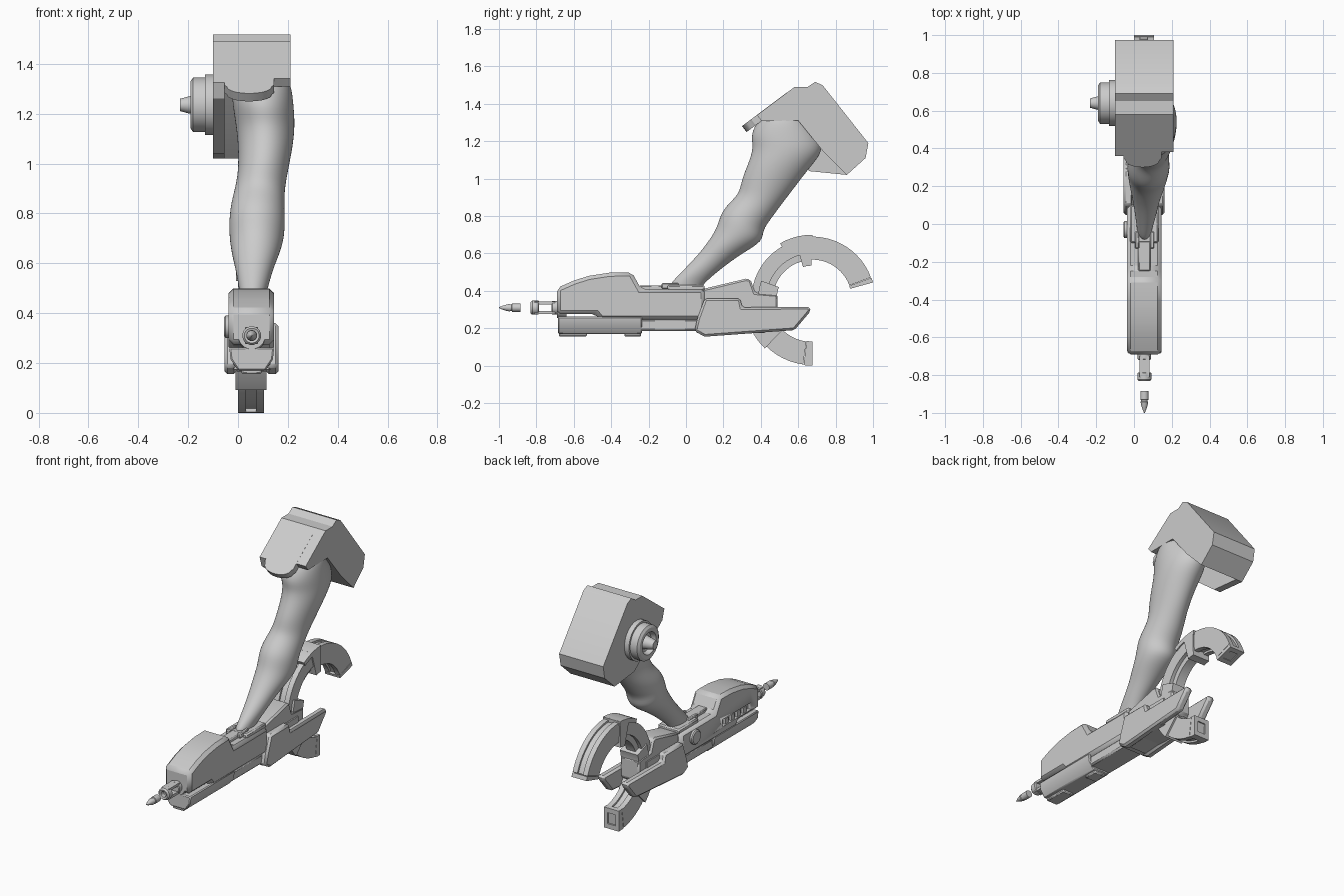
import bpy, bmesh, math
from mathutils import Vector

CX, CZ = 0.055, 0.31          # gun centre line
RY, RZ = 0.675, 0.355         # tail ring centre


def finish(name, bm, bevel=0, angle=30):
    bmesh.ops.recalc_face_normals(bm, faces=bm.faces[:])
    me = bpy.data.meshes.new(name)
    bm.to_mesh(me)
    bm.free()
    ob = bpy.data.objects.new(name, me)
    bpy.context.collection.objects.link(ob)
    bpy.ops.object.select_all(action='DESELECT')
    ob.select_set(True)
    bpy.context.view_layer.objects.active = ob
    bpy.ops.object.shade_smooth_by_angle(angle=math.radians(angle))
    if bevel:
        m = ob.modifiers.new("chamfer", 'BEVEL')
        m.width, m.segments, m.limit_method = bevel, 1, 'ANGLE'
        m.angle_limit = math.radians(40)
    return ob


def extrude(name, pts, offset, bevel=0):
    bm = bmesh.new()
    face = bm.faces.new([bm.verts.new(p) for p in pts])
    geo = bmesh.ops.extrude_face_region(bm, geom=[face], use_keep_orig=True)
    new = [v for v in geo['geom'] if isinstance(v, bmesh.types.BMVert)]
    bmesh.ops.translate(bm, verts=new, vec=offset)
    return finish(name, bm, bevel)


def prism(name, yz, x0, x1, bevel=0):
    return extrude(name, [(x0, y, z) for y, z in yz], (x1 - x0, 0, 0), bevel)


def box(name, x0, x1, y0, y1, z0, z1, bevel=0):
    return prism(name, [(y0, z0), (y1, z0), (y1, z1), (y0, z1)], x0, x1, bevel)


def sector(name, a0, a1, r0, r1, x0, x1, bevel=0):
    n = max(2, int(abs(a1 - a0) / 6))
    angs = [math.radians(a0 + (a1 - a0) * i / n) for i in range(n + 1)]
    pts = [(RY + r1 * math.cos(a), RZ + r1 * math.sin(a)) for a in angs]
    pts += [(RY + r0 * math.cos(a), RZ + r0 * math.sin(a)) for a in reversed(angs)]
    return prism(name, pts, x0, x1, bevel)


def loft(name, rings):
    bm = bmesh.new()
    vs = [[bm.verts.new(p) for p in r] for r in rings]
    n = len(vs[0])
    for a, b in zip(vs, vs[1:]):
        for i in range(n):
            bm.faces.new((a[i], a[(i + 1) % n], b[(i + 1) % n], b[i]))
    bm.faces.new(vs[0])
    bm.faces.new(vs[-1])
    return bm


def lathe(name, profile, axis, center, n=32):
    rings = []
    for r, t in profile:
        ring = []
        for i in range(n):
            a = 2 * math.pi * (i + 0.5) / n
            c, s = r * math.cos(a), r * math.sin(a)
            ring.append(Vector(center) + Vector((t, c, s) if axis == 'X' else (c, t, s)))
        rings.append(ring)
    return finish(name, loft(name, rings))


# Shoulder housing: solid shell, full left plate, sloped front flap
top = [(0.58, 1.49), (0.65, 1.49), (0.69, 1.517), (0.73, 1.50),
       (0.975, 1.19), (0.96, 1.11), (0.86, 1.02)]
prism("shoulder_housing", [(0.404, 1.308), (0.38, 1.34)] + top + [(0.73, 1.15), (0.60, 1.31)], -0.055, 0.21)
prism("shoulder_side_plate", [(0.36, 1.325)] + top + [(0.66, 1.04), (0.38, 1.26)], -0.10, -0.055)
flap = [(-0.055, 0.30), (-0.055, 0.06)]
flap += [(0.045 - 0.09 * math.cos(math.pi * i / 10), 0.045 - 0.045 * math.sin(math.pi * i / 10)) for i in range(11)]
flap += [(0.145, 0.06), (0.145, 0.30)]
extrude("shoulder_flap", [(x, 0.30 + 0.8 * s, 1.281 + 0.6 * s) for x, s in flap], (0, 0.024, -0.032))

# Shoulder knob on the left
lathe("shoulder_knob", [(0.122, -0.09), (0.122, -0.132), (0.11, -0.132), (0.11, -0.18), (0.095, -0.19),
                        (0.07, -0.19), (0.06, -0.16), (0.042, -0.16), (0.036, -0.187), (0.035, -0.195),
                        (0.025, -0.232)], 'X', (0, 0.64, 1.235))

# Arm: front and rear outline points, then left and right x of every section
arm = [(-0.10, 0.41, 0.06, 0.39, 0.015, 0.095), (-0.075, 0.45, 0.09, 0.43, 0.012, 0.10),
       (-0.02, 0.505, 0.135, 0.475, 0.005, 0.118), (0.07, 0.60, 0.23, 0.55, -0.01, 0.14),
       (0.115, 0.66, 0.31, 0.605, -0.025, 0.165), (0.165, 0.735, 0.415, 0.665, -0.036, 0.187),
       (0.185, 0.82, 0.41, 0.725, -0.037, 0.19), (0.24, 0.88, 0.46, 0.79, -0.03, 0.187),
       (0.285, 0.925, 0.51, 0.86, -0.015, 0.188), (0.297, 1.0, 0.565, 0.93, 0.0, 0.20),
       (0.335, 1.09, 0.655, 1.05, 0.0, 0.222), (0.36, 1.17, 0.735, 1.14, -0.01, 0.23),
       (0.34, 1.235, 0.725, 1.22, -0.022, 0.225), (0.39, 1.325, 0.66, 1.305, -0.03, 0.216),
       (0.45, 1.36, 0.60, 1.35, 0.03, 0.19)]
rings = []
for fy, fz, ry, rz, x0, x1 in arm:
    ring = []
    for i in range(20):
        a = 2 * math.pi * i / 20
        k = math.cos(a) / 2
        ring.append(((x0 + x1) / 2 + (x1 - x0) / 2 * math.sin(a),
                     (fy + ry) / 2 + (ry - fy) * k, (fz + rz) / 2 + (rz - fz) * k))
    rings.append(ring)
arm_ob = finish("arm", loft("arm", rings), angle=80)
arm_ob.modifiers.new("smooth", 'SUBSURF').levels = 2
arm_ob.modifiers["smooth"].render_levels = 2

# Gun body with raised front cover
body = prism("gun_body", [(-0.69, 0.275), (-0.69, 0.415), (-0.60, 0.455), (-0.52, 0.48), (-0.41, 0.497),
                          (-0.29, 0.50), (-0.24, 0.41), (0.10, 0.41), (0.10, 0.245), (-0.455, 0.245),
                          (-0.48, 0.275)], CX - 0.093, CX + 0.09, 0.024)
slot = box("slot_cutter", -0.08, -0.015, -0.60, -0.31, 0.30, 0.345)
slot.hide_render = True
slot.hide_set(True)
cut = body.modifiers.new("slot", 'BOOLEAN')
cut.object, cut.operation, cut.solver = slot, 'DIFFERENCE', 'EXACT'
for i in range(4):
    box("slot_tooth", -0.032, -0.01, -0.56 + i * 0.06, -0.53 + i * 0.06, 0.30, 0.335)
lathe("side_disc", [(0.045, -0.03), (0.045, -0.05), (0.038, -0.056)], 'X', (0, -0.03, 0.345))

# Wrist mount and top rail
box("wrist_mount", -0.02, 0.13, -0.10, 0.10, 0.40, 0.432, 0.008)
box("top_rail", 0.022, 0.088, -0.25, -0.08, 0.40, 0.43, 0.006)
for x in (0.005, 0.085):
    box("wrist_clamp", x, x + 0.022, -0.13, -0.04, 0.41, 0.442, 0.005)

# Lower barrel guard: tapered towards the bottom
guard = [(-0.035, 0.262), (-0.03, 0.215), (0.0, 0.17), (0.11, 0.17), (0.14, 0.215), (0.145, 0.262)]
extrude("barrel_guard", [(x, -0.685, z) for x, z in guard], (0, 0.45, 0), 0.006)
for y0, y1 in ((-0.68, -0.53), (-0.33, -0.24)):
    box("guard_pad", 0.015, 0.095, y0, y1, 0.155, 0.175, 0.006)
box("lower_body", -0.02, 0.13, -0.25, 0.08, 0.185, 0.25, 0.01)

# Muzzle with open window, and flying round
lathe("muzzle_base", [(0.03, -0.72), (0.036, -0.715), (0.036, -0.69), (0.055, -0.69), (0.06, -0.64)],
      'Y', (CX, 0, CZ), 16)
lathe("muzzle_ring", [(0.018, -0.80), (0.018, -0.828), (0.03, -0.832), (0.038, -0.822), (0.038, -0.79),
                      (0.033, -0.785)], 'Y', (CX, 0, CZ), 16)
for s in (-1, 1):
    z = CZ + s * 0.026
    box("muzzle_prong", CX - 0.026, CX + 0.026, -0.81, -0.70, z - 0.008, z + 0.008)
lathe("round", [(0.002, -1.0), (0.009, -0.985), (0.017, -0.96), (0.021, -0.942), (0.018, -0.94),
                (0.018, -0.932), (0.022, -0.93), (0.022, -0.885)], 'Y', (CX, 0, CZ), 20)

# Rear body and the two side fins
prism("rear_body", [(0.09, 0.41), (0.32, 0.465), (0.345, 0.46), (0.37, 0.39), (0.49, 0.38), (0.49, 0.25),
                    (0.42, 0.19), (0.09, 0.165)], -0.012, 0.122, 0.01)
fin = [(0.045, 0.185), (0.10, 0.155), (0.58, 0.19), (0.665, 0.29), (0.665, 0.315), (0.30, 0.312),
       (0.29, 0.36), (0.10, 0.36), (0.06, 0.25)]
for x in (-0.055, 0.112):
    prism("side_fin", fin, x, x + 0.05, 0.012)
box("fin_bridge", -0.02, 0.13, 0.06, 0.42, 0.175, 0.35)

# Tail ring: grooved arcs, collars and end caps
def grooved_arc(name, a0, a1, r0, r1):
    for x in (0.0, 0.072):
        sector(name + "_rail", a0, a1, r0, r1, x, x + 0.033)
    sector(name + "_core", a0, a1, r0 + 0.012, r1 - 0.012, 0.03, 0.075)


grooved_arc("upper_rear_arc", 20.5, 93, 0.212, 0.335)
grooved_arc("upper_front_arc", 100, 178, 0.245, 0.325)
sector("upper_inner_arc", 100, 178, 0.21, 0.26, 0.022, 0.083)
grooved_arc("lower_arc", 212, 262, 0.228, 0.352)
sector("upper_collar", 91, 106, 0.18, 0.345, -0.008, 0.113)
sector("upper_collar_cap", 90, 120, 0.318, 0.345, -0.008, 0.113)
sector("lower_collar", 210, 226, 0.235, 0.365, -0.01, 0.115)
sector("ring_root_block", 160, 180, 0.19, 0.29, -0.008, 0.118)


# End caps as frames around a recessed square
def end_cap(name, a0, a1, r0, r1):
    for x in (0.0, 0.08):
        sector(name + "_side", a0, a1, r0, r1, x, x + 0.025)
    for q0, q1 in ((r0, r0 + 0.03), (r1 - 0.03, r1)):
        sector(name + "_bar", a0, a1, q0, q1, 0.025, 0.08)
    mid, half = (a0 + a1) / 2, (a1 - a0) / 4
    sector(name + "_core", mid - half, mid + half, r0 + 0.028, r1 - 0.028, 0.024, 0.081)


end_cap("upper_end_cap", 15.5, 20, 0.21, 0.337)
end_cap("lower_end_cap", 262.5, 270, 0.225, 0.355)
